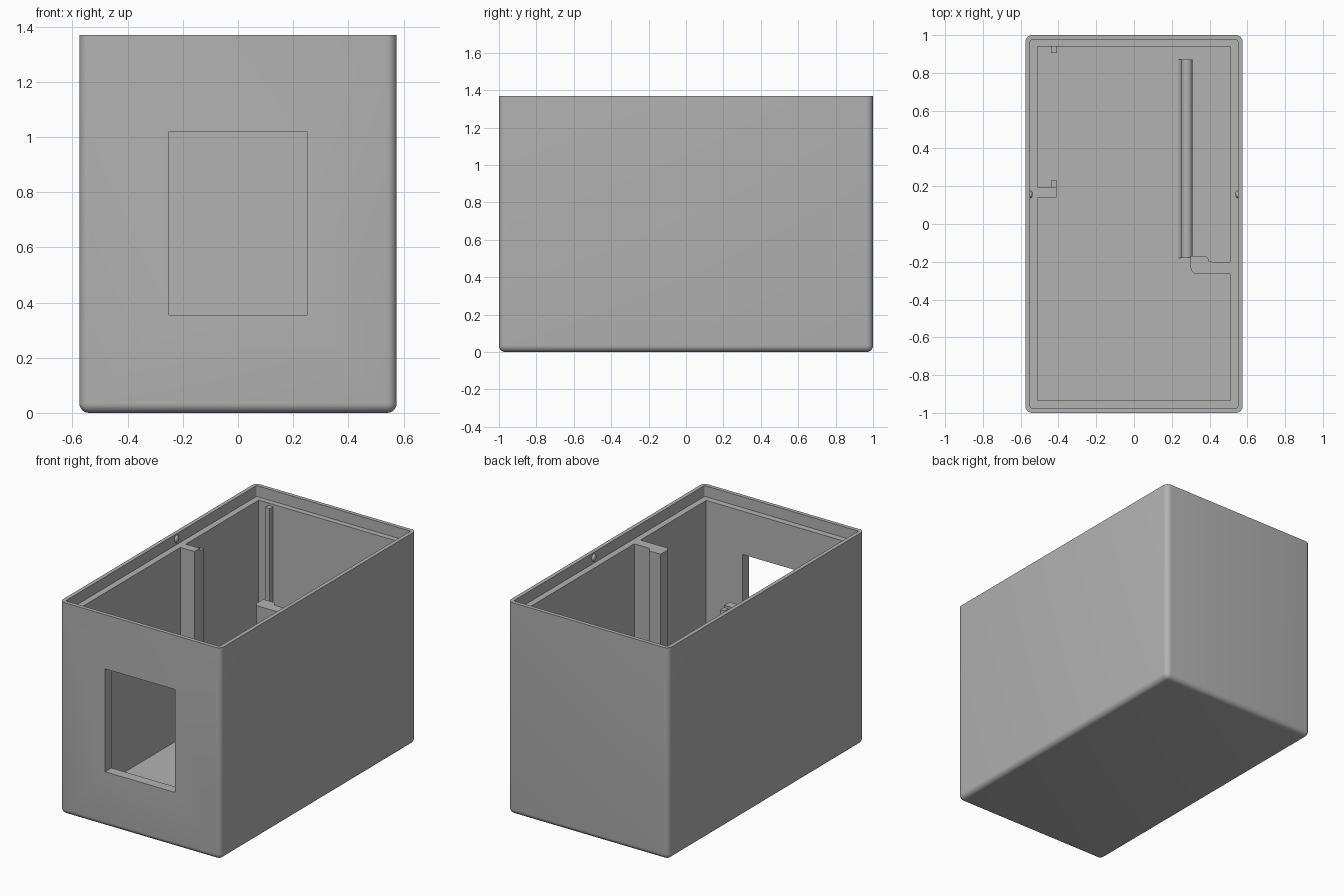
import bpy
import bmesh
from math import radians, sin, cos, pi

cube = bpy.data.objects.get("Cube")
if cube:
    bpy.data.objects.remove(cube, do_unlink=True)

grey = bpy.data.materials.new("plain grey")
grey.use_nodes = True
grey.diffuse_color = (0.45, 0.45, 0.45, 1)
grey.node_tree.nodes["Principled BSDF"].inputs["Base Color"].default_value = grey.diffuse_color

FLOOR, LEDGE, TOP = 0.065, 1.3, 1.37


def finish(name, bm, smooth=True):
    bmesh.ops.recalc_face_normals(bm, faces=bm.faces)
    mesh = bpy.data.meshes.new(name)
    bm.to_mesh(mesh)
    bm.free()
    mesh.materials.append(grey)
    obj = bpy.data.objects.new(name, mesh)
    bpy.context.collection.objects.link(obj)
    if smooth:
        shade(obj)
    return obj


def activate(obj):
    bpy.ops.object.select_all(action="DESELECT")
    obj.select_set(True)
    bpy.context.view_layer.objects.active = obj


def shade(obj):
    activate(obj)
    bpy.ops.object.shade_smooth_by_angle(angle=radians(30))


def box(name, x, y, z, radius=0, keep=lambda edge: False, smooth=False):
    """Box from (min, max) ranges, rounding the edges that keep() picks."""
    bm = bmesh.new()
    bmesh.ops.create_cube(bm, size=1)
    for v in bm.verts:
        v.co = [r[0] if c < 0 else r[1] for r, c in zip((x, y, z), v.co)]
    if radius:
        edges = [e for e in bm.edges if keep(e)]
        bmesh.ops.bevel(bm, geom=edges, offset=radius, segments=6,
                        profile=0.5, affect="EDGES")
    return finish(name, bm, smooth)


def prism(name, outline, start, end, to_xyz):
    """Extrude a 2D outline between two positions."""
    bm = bmesh.new()
    face = bm.faces.new([bm.verts.new(to_xyz(p, start)) for p in outline])
    bm.normal_update()
    grown = bmesh.ops.extrude_face_region(bm, geom=[face])["geom"]
    shift = [b - a for a, b in zip(to_xyz((0, 0), start), to_xyz((0, 0), end))]
    bmesh.ops.translate(bm, vec=shift,
                        verts=[g for g in grown if isinstance(g, bmesh.types.BMVert)])
    return finish(name, bm)


def arc(cx, cy, r, a, b, steps=6):
    angles = [radians(a + (b - a) * i / steps) for i in range(steps + 1)]
    return [(cx + r * cos(t), cy + r * sin(t)) for t in angles]


def upright(edge):
    a, b = (v.co for v in edge.verts)
    return abs(a.z - b.z) > 0.1


# Outer housing, rounded everywhere except at the open rim
housing = box("housing", (-0.575, 0.575), (-1, 1), (0, TOP), 0.035,
              lambda e: min(v.co.z for v in e.verts) < 0.01)

# Stepped cavity and front window
cutters = [
    box("cavity_cutter", (-0.51, 0.51), (-0.935, 0.94), (FLOOR, TOP + 0.2)),
    box("rim_cutter", (-0.55, 0.55), (-0.975, 0.975), (LEDGE, TOP + 0.1), 0.01, upright),
    box("window_cutter", (-0.25, 0.25), (-1.1, -0.9), (0.355, 1.02)),
]
for cutter in cutters:
    cutter.hide_render = True
    activate(housing)
    mod = housing.modifiers.new("cut", "BOOLEAN")
    mod.operation, mod.solver, mod.object = "DIFFERENCE", "EXACT", cutter
    bpy.ops.object.modifier_apply(modifier=mod.name)
    bpy.data.objects.remove(cutter, do_unlink=True)
shade(housing)

# Rib on the side wall and two slim guide posts
box("side_rib", (-0.51, -0.41), (0.14, 0.195), (FLOOR, LEDGE))
for name, y in (("middle_guide_post", 0.195), ("back_guide_post", 0.905)):
    box(name, (-0.44, -0.407), (y, y + 0.035), (FLOOR, LEDGE - 0.015))

# Stepped bracket column on the opposite wall
bracket = [(0.51, -0.265), (0.51, -0.2), (0.41, -0.2)]
bracket += arc(0.37, -0.195, 0.025, 0, 90)
bracket += [(0.30, -0.17)] + arc(0.335, -0.23, 0.035, 180, 270)
prism("bracket_column", bracket, FLOOR, LEDGE, lambda p, t: (p[0], p[1], t))

# Low retaining curb on the floor: curved foot and rounded top
curb = [(0.31, FLOOR)] + arc(0.28, 0.14, 0.03, 0, 180, 10)
curb += arc(0.215, 0.1, 0.035, 0, -90)
prism("floor_curb", curb, -0.18, 0.87, lambda p, t: (p[0], t, p[1]))

# Snap bumps inside the rim
for name, side in (("left_snap_bump", 1), ("right_snap_bump", -1)):
    bm = bmesh.new()
    bmesh.ops.create_uvsphere(bm, u_segments=24, v_segments=12, radius=1)
    for v in bm.verts:
        v.co = (side * 0.55 + v.co.x * 0.014, 0.157 + v.co.y * 0.021, 1.337 + v.co.z * 0.024)
    finish(name, bm)
